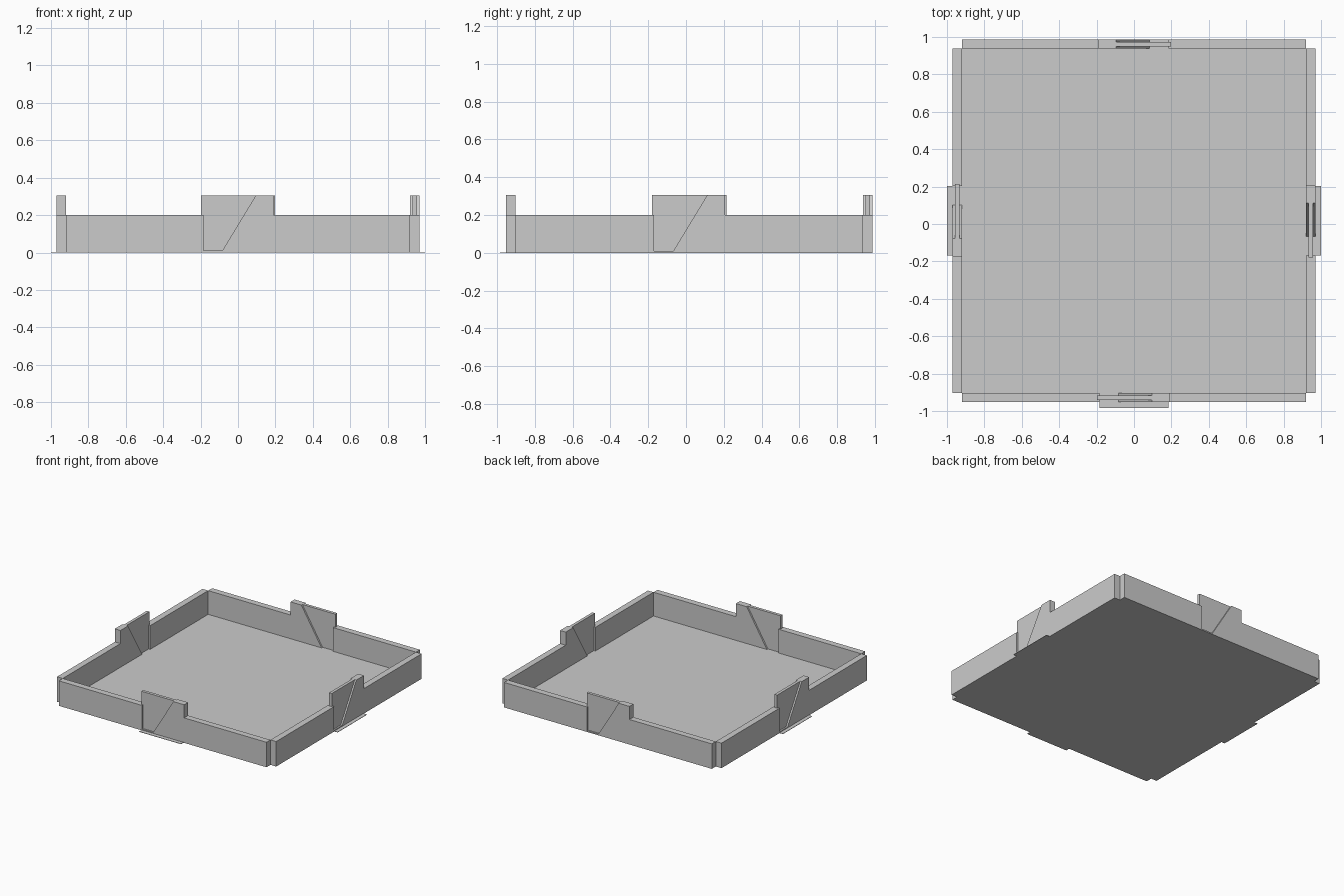
import bpy
from mathutils import Matrix
from math import pi

if "Cube" in bpy.data.objects:
    bpy.data.objects.remove(bpy.data.objects["Cube"])

CY = 0.017                      # centre of the tray along y
IN, OUT = 0.92, 0.97            # inner and outer wall faces
TOP, TAB = 0.20, 0.305          # wall and clip heights


def make(name, verts, faces):
    mesh = bpy.data.meshes.new(name)
    mesh.from_pydata(verts, [], faces)
    obj = bpy.data.objects.new(name, mesh)
    bpy.context.collection.objects.link(obj)
    return obj


def prism(name, outline, axis, lo, hi):
    """Extrude a counter-clockwise outline: axis 'z' from xy, axis 'y' from xz."""
    n = len(outline)
    if axis == 'z':
        verts = [(a, b, h) for h in (lo, hi) for a, b in outline]
    else:
        verts = [(a, h, b) for h in (hi, lo) for a, b in outline]
    faces = [list(range(n))[::-1], list(range(n, 2 * n))]
    faces += [[i, (i + 1) % n, n + (i + 1) % n, n + i] for i in range(n)]
    return make(name, verts, faces)


def rect(x0, x1, y0, y1):
    return [(x0, y0), (x1, y0), (x1, y1), (x0, y1)]


# Cross-shaped floor with notched corners
floor = prism("floor", [(-IN, -OUT), (IN, -OUT), (IN, -IN), (OUT, -IN),
                        (OUT, IN), (IN, IN), (IN, OUT), (-IN, OUT),
                        (-IN, IN), (-OUT, IN), (-OUT, -IN), (-IN, -IN)],
              'z', 0, 0.01)
floor.location.y = CY

# Thin flaps under the clips
prism("side_flap_left", rect(-1, -IN, CY - 0.185, CY + 0.185), 'z', 0, 0.003)
prism("side_flap_right", rect(IN, 1, CY - 0.185, CY + 0.185), 'z', 0, 0.003)
prism("front_flap", rect(-0.185, 0.185, -0.985, -0.90), 'z', 0, 0.003)

# Four identical sides, turned around the tray centre
for i, side in enumerate(("front", "right", "back", "left")):
    parts = [
        prism(side + "_wall_a", rect(-IN, -0.185, 0.01, TOP), 'y', -OUT, -IN),
        prism(side + "_wall_b", rect(0.19, IN, 0.01, TOP), 'y', -OUT, -IN),
        # full-thickness half of the clip, cut on the diagonal
        prism(side + "_clip_block", [(-0.09, 0), (0.19, 0), (0.19, TAB),
                                     (0.095, TAB)], 'y', -OUT, -IN),
        # thin tongue on the other side of the diagonal
        prism(side + "_clip_tongue", [(-0.185, 0), (-0.09, 0), (0.095, TAB),
                                      (-0.197, TAB), (-0.197, TOP),
                                      (-0.185, TOP)], 'y', -0.957, -0.933),
    ]
    turn = Matrix.Translation((0, CY, 0)) @ Matrix.Rotation(i * pi / 2, 4, 'Z')
    for part in parts:
        part.matrix_world = turn
